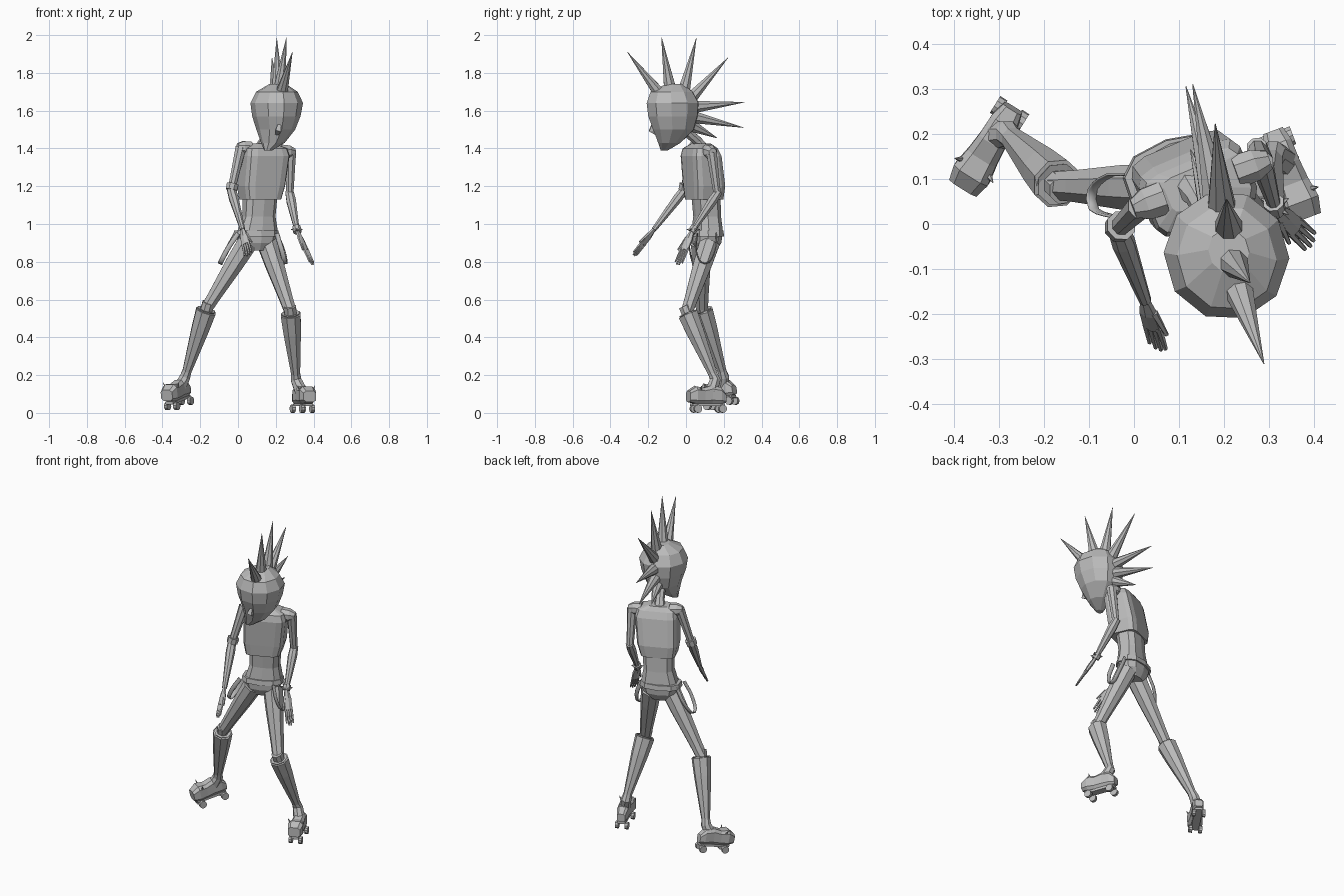
import bpy, bmesh, math
from mathutils import Vector, Matrix

old = bpy.data.objects.get("Cube")
if old:
    bpy.data.objects.remove(old, do_unlink=True)

grey = bpy.data.materials.new("plain_grey")
grey.use_nodes = True
grey.diffuse_color = (0.5, 0.5, 0.5, 1)
grey.node_tree.nodes["Principled BSDF"].inputs["Base Color"].default_value = (0.5, 0.5, 0.5, 1)
X, Y, Z = Vector((1, 0, 0)), Vector((0, 1, 0)), Vector((0, 0, 1))


def ring(c, a, b, n, power=1.0):
    """Closed loop of n points; a power below 1 squares it off."""
    pts = []
    for i in range(n):
        t = math.tau * (i + 0.5) / n
        co, si = math.cos(t), math.sin(t)
        pts.append(Vector(c) + a * math.copysign(abs(co) ** power, co)
                   + b * math.copysign(abs(si) ** power, si))
    return pts


def skin(name, rings):
    """Bridge a stack of loops and cap both ends."""
    bm = bmesh.new()
    loops = [[bm.verts.new(p) for p in r] for r in rings]
    n = len(loops[0])
    for lo, hi in zip(loops, loops[1:]):
        for i in range(n):
            bm.faces.new((lo[i], lo[(i + 1) % n], hi[(i + 1) % n], hi[i]))
    bm.faces.new(loops[0][::-1])
    bm.faces.new(loops[-1])
    bmesh.ops.recalc_face_normals(bm, faces=bm.faces)
    me = bpy.data.meshes.new(name)
    bm.to_mesh(me)
    bm.free()
    me.materials.append(grey)
    ob = bpy.data.objects.new(name, me)
    bpy.context.collection.objects.link(ob)
    return ob


def tube(name, pts, radii, n=8, side=X):
    """Tapered limb; a radius may be a (side, depth) pair."""
    pts = [Vector(p) for p in pts]
    rings = []
    for i, p in enumerate(pts):
        t = (pts[min(i + 1, len(pts) - 1)] - pts[max(i - 1, 0)]).normalized()
        a = (side - t * side.dot(t)).normalized()
        r = radii[i] if isinstance(radii[i], tuple) else (radii[i], radii[i])
        rings.append(ring(p, a * r[0], t.cross(a) * r[1], n))
    return skin(name, rings)


def stack(name, rows, yaw, n, power=1.0):
    """Level loops: (x, y, z, half width, half depth)."""
    a, b = Matrix.Rotation(yaw, 3, 'Z') @ X, Matrix.Rotation(yaw, 3, 'Z') @ Y
    return skin(name, [ring(r[:3], a * r[3], b * r[4], n, power) for r in rows])


def mix(p, q, t):
    return Vector(p).lerp(Vector(q), t)


# Head, nose and neck
stack("head", [
    (0.16, -0.115, 1.39, 0.022, 0.02), (0.185, -0.088, 1.43, 0.063, 0.062),
    (0.20, -0.065, 1.50, 0.102, 0.113), (0.203, -0.068, 1.57, 0.127, 0.137),
    (0.205, -0.07, 1.64, 0.139, 0.144), (0.206, -0.075, 1.70, 0.110, 0.117),
    (0.21, -0.06, 1.74, 0.045, 0.05)], 0.28, 10)
tube("nose", [(0.225, -0.165, 1.56), (0.213, -0.182, 1.495), (0.205, -0.15, 1.475)],
     [0.004, 0.02, 0.012], 4)
tube("neck", [(0.12, 0.09, 1.39), (0.14, 0.06, 1.44), (0.18, -0.01, 1.50)],
     [0.04, 0.027, 0.027])

# Crest of spikes
crest = [((0.23, -0.14, 1.69), (0.288, -0.31, 1.91)),
         ((0.22, -0.085, 1.72), (0.257, -0.13, 1.99)),
         ((0.21, -0.01, 1.71), (0.205, 0.055, 1.985)),
         ((0.195, 0.03, 1.67), (0.18, 0.222, 1.88)),
         ((0.185, 0.05, 1.62), (0.13, 0.31, 1.645)),
         ((0.18, 0.045, 1.565), (0.115, 0.305, 1.51)),
         ((0.175, 0.03, 1.52), (0.125, 0.165, 1.455))]
for i, (base, tip) in enumerate(crest):
    tube(f"crest_spike_{i + 1}", [base, tip], [0.034, 0.001])

# Torso, waist and pelvis
stack("shirt", [
    (0.117, 0.096, 1.13, 0.101, 0.083), (0.122, 0.096, 1.20, 0.117, 0.089),
    (0.142, 0.080, 1.36, 0.123, 0.082), (0.142, 0.075, 1.40, 0.113, 0.068),
    (0.13, 0.080, 1.425, 0.06, 0.04)], 0.4, 12, 0.38)
stack("waist", [
    (0.102, 0.112, 0.94, 0.112, 0.072), (0.110, 0.112, 1.04, 0.087, 0.064),
    (0.118, 0.105, 1.16, 0.09, 0.068)], 0.38, 10, 0.7)
stack("pelvis", [
    (0.10, 0.11, 0.86, 0.055, 0.05), (0.10, 0.11, 0.90, 0.10, 0.07),
    (0.10, 0.11, 0.95, 0.114, 0.075)], 0.33, 10, 0.8)
stack("belt", [
    (0.097, 0.11, 0.935, 0.123, 0.082), (0.097, 0.11, 0.965, 0.118, 0.079)], 0.33, 10, 0.8)


# Loops of strap hanging from the hips
def strap(name, pts):
    cu = bpy.data.curves.new(name, 'CURVE')
    cu.dimensions = '3D'
    cu.extrude, cu.bevel_depth, cu.bevel_resolution = 0.01, 0.003, 0
    sp = cu.splines.new('BEZIER')
    sp.resolution_u = 3
    sp.bezier_points.add(len(pts) - 1)
    for bp, p in zip(sp.bezier_points, pts):
        bp.co = p
        bp.handle_left_type = bp.handle_right_type = 'AUTO'
    cu.materials.append(grey)
    bpy.context.collection.objects.link(bpy.data.objects.new(name, cu))


strap("right_strap", [(0.0, 0.02, 0.95), (-0.06, 0.02, 0.86), (-0.095, 0.055, 0.79),
                      (-0.07, 0.10, 0.84), (-0.01, 0.11, 0.95)])
strap("left_strap", [(0.205, 0.06, 0.95), (0.235, 0.055, 0.85), (0.25, 0.10, 0.79),
                     (0.24, 0.15, 0.85), (0.20, 0.16, 0.95)])


# Arms and hands
def hand(name, wrist, tip, side):
    d = Vector(tip) - Vector(wrist)
    side = (side - d * side.dot(d) / d.length_squared).normalized()
    tube(name + "_palm", [mix(wrist, tip, t) for t in (0, 0.25, 0.55)],
         [(0.012, 0.01), (0.024, 0.013), (0.026, 0.010)], 6, side)
    for i in range(4):
        k = i - 1.5
        a = mix(wrist, tip, 0.5) + side * k * 0.012
        b = mix(wrist, tip, 1 - 0.06 * abs(k)) + side * k * 0.014
        tube(f"{name}_finger_{i + 1}", [a, b], [0.008, 0.005], 5, side)
    a = mix(wrist, tip, 0.2) + side * 0.016
    tube(name + "_thumb", [a, mix(wrist, tip, 0.58) + side * 0.036], [0.009, 0.005], 5, Y)


arms = {"right": [(0.015, 0.04, 1.405), (-0.035, -0.01, 1.18), (0.025, -0.17, 0.97),
                  (0.055, -0.28, 0.83), Vector((1, -0.4, 0.5))],
        "left": [(0.28, 0.135, 1.38), (0.274, 0.165, 1.16), (0.313, 0.035, 0.965),
                 (0.397, -0.045, 0.78), Vector((-0.4, -0.85, 0))]}
for s, (sh, el, wr, tip, side) in arms.items():
    inner = mix(sh, (0.14, 0.085, 1.39), 0.4)
    tube(s + "_shoulder", [inner, mix(inner, sh, 0.8), mix(inner, sh, 1.35)],
         [0.04, 0.038, 0.022], 8, Y)
    tube(s + "_upper_arm", [sh, mix(sh, el, 0.4), el], [0.03, 0.026, 0.021])
    tube(s + "_forearm", [mix(el, wr, -0.06), mix(el, wr, 0.2), wr], [0.023, 0.027, 0.014])
    hand(s + "_hand", wr, tip, side)
tube("elbow_band", [mix(*arms["right"][:2], t) for t in (0.86, 1.0)], [0.034, 0.032])

# Spiked wristband
el, wr = arms["left"][1:3]
a, b = mix(el, wr, 0.9), mix(el, wr, 1.04)
c = mix(a, b, 0.5)
tube("wristband", [a, b], [0.024, 0.023])
for i, p in enumerate(ring(c, X, Y, 6)):
    tube(f"wristband_stud_{i + 1}", [c.lerp(p, 0.02), c.lerp(p, 0.036)], [0.007, 0.001], 5, Z)


# Legs, tall boots and skates
def skate(name, sole, yaw, pitch):
    m = Matrix.Translation(sole) @ Matrix.Rotation(yaw, 4, 'Z') @ Matrix.Rotation(pitch, 4, 'X')
    parts = [skin(name + "_shoe", [
        ring((0, -t, (lo + hi) / 2), X * w, Z * (hi - lo) / 2, 8, 0.55) for t, w, lo, hi in
        [(-0.08, 0.024, 0.005, 0.055), (-0.05, 0.033, 0, 0.09), (0.0, 0.034, 0, 0.10),
         (0.045, 0.038, 0, 0.088), (0.09, 0.046, 0, 0.095), (0.128, 0.037, 0.01, 0.07)]])]
    parts.append(skin(name + "_plate", [
        ring((0, y, -0.004), X * 0.027, Z * 0.009, 4, 0.5) for y in (0.07, -0.11)]))
    for i, (x, y) in enumerate([(x, y) for x in (-1, 1) for y in (0.055, -0.085)]):
        parts.append(tube(f"{name}_wheel_{i + 1}", [(x * 0.019, y, -0.025), (x * 0.038, y, -0.025)],
                          [0.022, 0.022], 10, Y))
    for i, x in enumerate((-1, 1)):
        parts.append(tube(f"{name}_stud_{i + 1}", [(x * 0.034, -0.07, 0.07),
                          (x * 0.05, -0.072, 0.098)], [0.008, 0.001], 5, Y))
    for ob in parts:
        ob.matrix_world = m


legs = {"right": [(0.05, 0.08, 0.90), (-0.165, 0.085, 0.555), (-0.28, 0.20, 0.19),
                  (-0.307, 0.195, 0.078), -0.56, 0.2],
        "left": [(0.155, 0.125, 0.90), (0.278, 0.005, 0.535), (0.308, 0.155, 0.175),
                 (0.336, 0.132, 0.047), 0.36, 0.0]}
for s, (hip, knee, ankle, sole, yaw, pitch) in legs.items():
    tube(s + "_thigh", [hip, mix(hip, knee, 0.3), mix(hip, knee, 0.8), knee],
         [0.058, 0.053, 0.038, 0.034])
    tube(s + "_shin", [mix(knee, ankle, -0.08), mix(knee, ankle, 0.2)], [0.034, 0.034])
    tube(s + "_boot", [mix(knee, ankle, t) for t in (0.1, 0.02, 0.04, 0.3, 0.95)],
         [0.04, 0.05, 0.057, 0.05, 0.024])
    tube(s + "_ankle", [mix(knee, ankle, 0.9), ankle, Vector(sole) + Z * 0.06],
         [0.025, 0.03, 0.035])
    skate(s + "_skate", sole, yaw, pitch)
